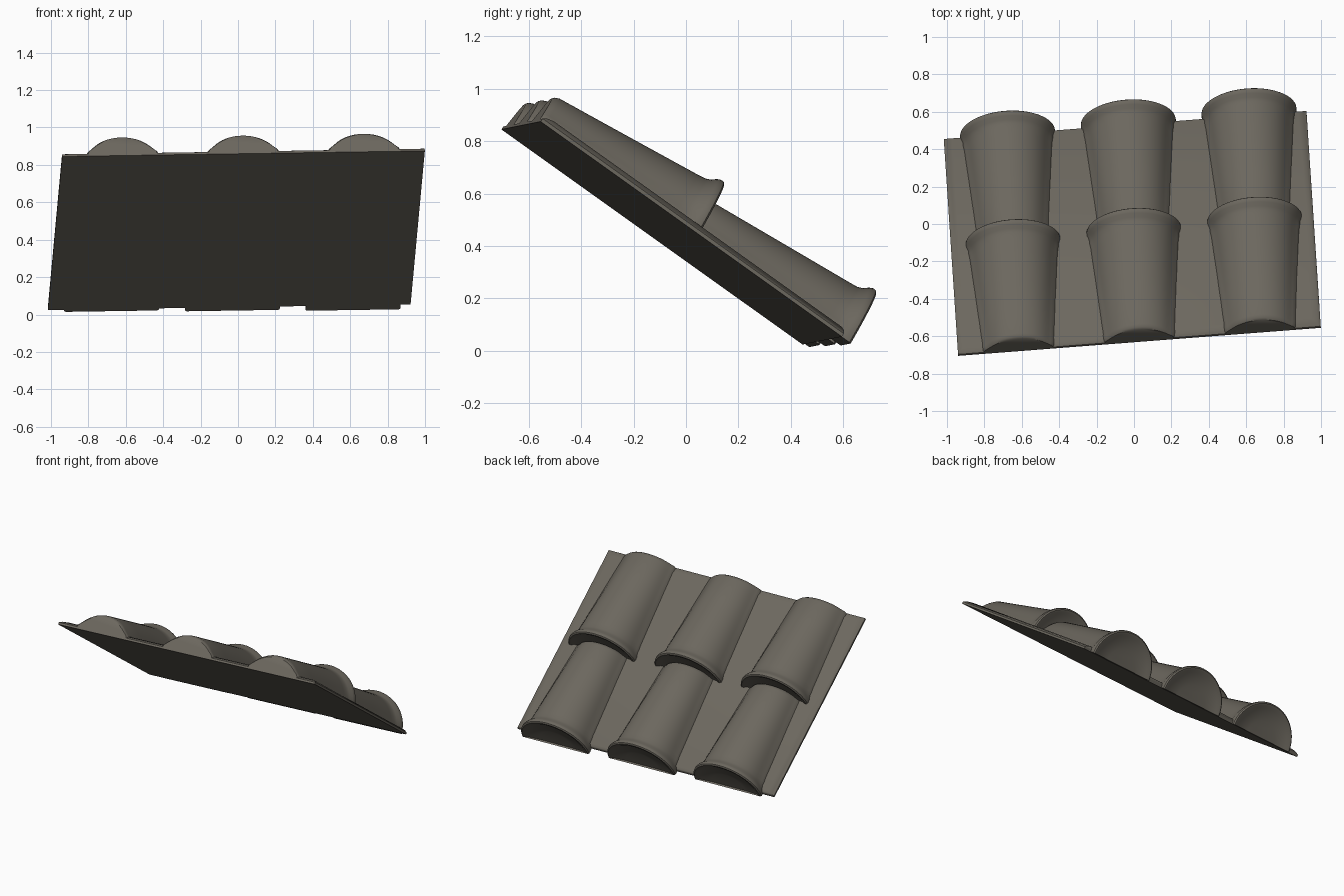
import bpy, bmesh, math
from mathutils import Vector

if "Cube" in bpy.data.objects:
    bpy.data.objects.remove(bpy.data.objects["Cube"])

# Sloped roof frame: origin at the high front-left corner
O = Vector((-0.94, -0.705, 0.845))
U = Vector((1.94, 0.15, 0.03)).normalized()
V = Vector((-0.06, 1.15, -0.82))
V = (V - U * V.dot(U)).normalized()
N = U.cross(V)
W, L = 1.945, 1.415

mat = bpy.data.materials.new("weathered_clay_grey")
mat.diffuse_color = (0.15, 0.137, 0.113, 1)
mat.use_nodes = True
mat.node_tree.nodes["Principled BSDF"].inputs["Base Color"].default_value = mat.diffuse_color


def place(u, v, n):
    return O + U * u + V * v + N * n


def make(name, rings, cap_start=True, angle=40):
    """Loft closed rings of points and cap both ends."""
    bm = bmesh.new()
    vr = [[bm.verts.new(p) for p in r] for r in rings]
    k = len(vr[0])
    for a, b in zip(vr, vr[1:]):
        for i in range(k):
            bm.faces.new((a[i], a[(i + 1) % k], b[(i + 1) % k], b[i]))
    bm.faces.new(vr[0])
    bm.faces.new(vr[-1])
    bmesh.ops.recalc_face_normals(bm, faces=bm.faces)
    me = bpy.data.meshes.new(name)
    bm.to_mesh(me)
    bm.free()
    me.materials.append(mat)
    ob = bpy.data.objects.new(name, me)
    bpy.context.collection.objects.link(ob)
    bpy.context.view_layer.objects.active = ob
    ob.select_set(True)
    bpy.ops.object.shade_smooth_by_angle(angle=math.radians(angle))
    ob.select_set(False)
    return ob


# Flat underlay slab with a softly chamfered rim
def slab_ring(inset, n):
    return [place(u, v, n) for u, v in ((inset, inset), (W - inset, inset),
            (W - inset, L - inset * 0.4), (inset, L - inset * 0.4))]


make("roof_slab", [slab_ring(0, 0), slab_ring(0, 0.014),
                   slab_ring(0.015, 0.025), slab_ring(0.045, 0.033)])

# Barrel tile stations: distance along slope, half width, height
STATIONS = [(0.0, 0.163, 0.112), (0.008, 0.17, 0.122), (0.025, 0.174, 0.13),
            (0.2, 0.188, 0.151), (0.4, 0.204, 0.175), (0.61, 0.22, 0.2),
            (0.645, 0.225, 0.205), (0.665, 0.234, 0.214), (0.682, 0.248, 0.229),
            (0.697, 0.255, 0.236), (0.708, 0.254, 0.235), (0.715, 0.246, 0.227),
            (0.714, 0.232, 0.213), (0.706, 0.215, 0.195), (0.702, 0.12, 0.11)]
SEG = 28


def barrel_tile(name, col, row):
    rings = []
    for k, (t, hw, h) in enumerate(STATIONS):
        lip = max(0, min(1, (t - 0.645) / 0.05))
        if row:
            h += 0.02 * (1 - min(t / 0.66, 1))
        ring = []
        for i in range(SEG + 1):
            a = math.pi * i / SEG
            s = math.sin(a)
            n = h * s
            # fillet where the barrel meets the slab
            fil = 0.022 * math.exp(-max(n - 0.03, 0) / 0.02) * (1 - lip)
            u = (hw + fil) * math.cos(a)
            v = (0.72 * row if not row else 0.714) + t + 0.012 * (col - 1) * min(t / 0.3 + row, 1)
            v += lip * 0.02 * (1 - s)
            uc = 0.325 + 0.648 * col + 0.012 * v
            ring.append(place(uc + u, v, n + 0.002))
        rings.append(ring)
    make(name, rings)


for row in range(2):
    for col in range(3):
        barrel_tile(f"barrel_tile_{row + 1}_{col + 1}", col, row)
